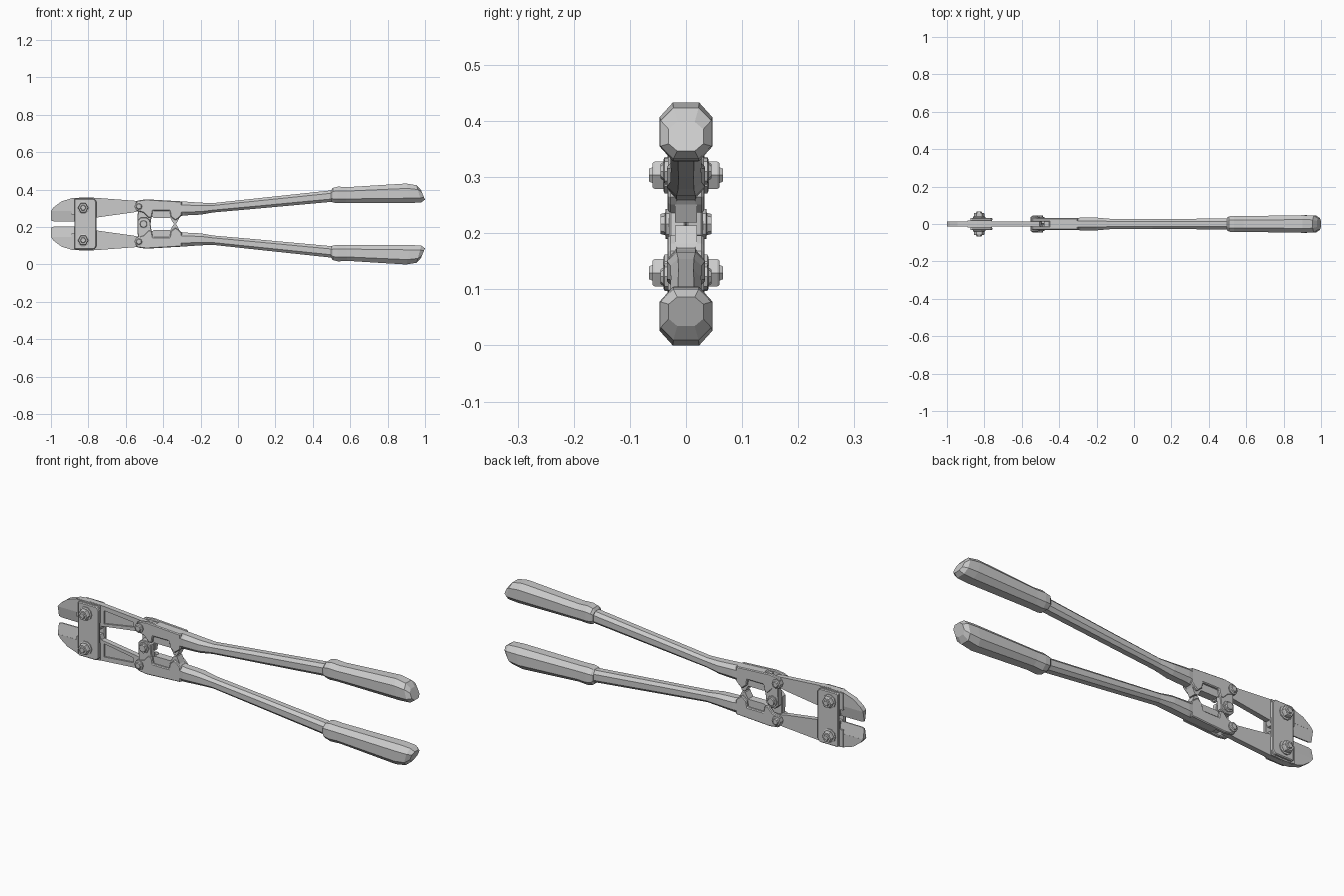
import bpy, bmesh
from math import cos, sin, pi

if "Cube" in bpy.data.objects:
    bpy.data.objects.remove(bpy.data.objects["Cube"])

MID = 0.2165  # height of the mirror plane between the two halves


def loft(name, rings):
    """Skin a list of equal-length rings of (x, y, z) and cap both ends."""
    bm = bmesh.new()
    vs = [[bm.verts.new(p) for p in r] for r in rings]
    n = len(vs[0])
    for a, b in zip(vs, vs[1:]):
        for i in range(n):
            j = (i + 1) % n
            bm.faces.new((a[i], a[j], b[j], b[i]))
    bm.faces.new(vs[0])
    bm.faces.new(vs[-1])
    bmesh.ops.recalc_face_normals(bm, faces=bm.faces)
    me = bpy.data.meshes.new(name)
    bm.to_mesh(me)
    bm.free()
    ob = bpy.data.objects.new(name, me)
    bpy.context.collection.objects.link(ob)
    return ob


def prism(name, outline, y0, y1, s=1, bevel=0.0):
    """Extrude an (x, h) outline along y; h is measured from the mirror plane."""
    ob = loft(name, [[(x, y, MID + s * h) for x, h in outline] for y in (y0, y1)])
    if bevel:
        m = ob.modifiers.new("bevel", "BEVEL")
        m.width, m.segments, m.limit_method, m.angle_limit = bevel, 1, "ANGLE", 0.8
    return ob


def bar(name, sections, s):
    """Eight-sided bar; a section is x and h of top, x and h of bottom, half width."""
    rings = []
    for xt, ht, xb, hb, w in sections:
        ring = []
        for y, t in ((-.5, 1), (.5, 1), (1, .5), (1, -.5), (.5, -1), (-.5, -1), (-1, -.5), (-1, .5)):
            k = (t + 1) / 2
            ring.append((xb + (xt - xb) * k, y * w, MID + s * (hb + (ht - hb) * k)))
        rings.append(ring)
    return loft(name, rings)


def bolt(name, x, h, profile, sides):
    """Turned bolt along y from (y, radius) pairs, mirrored to the other side."""
    full = [(-y, r) for y, r in reversed(profile)] + profile
    rings = [[(x + r * cos(2 * pi * i / sides), y, MID + h + r * sin(2 * pi * i / sides))
              for i in range(sides)] for y, r in full]
    return loft(name, rings)


for s, side in ((1, "upper"), (-1, "lower")):
    # jaw with long rear arm
    jaw = prism(side + "_jaw", [
        (-1, .07), (-.985, .09), (-.945, .12), (-.89, .138), (-.82, .142), (-.76, .14),
        (-.55, .124), (-.505, .118), (-.495, .095), (-.51, .074), (-.56, .062),
        (-.755, .035), (-.765, .013), (-.87, .014), (-.87, .07)], -.013, .013, s)
    # shallow trapezoid recess on the front of the arm
    cut = prism(side + "_recess_cutter", [(-.742, .117), (-.575, .102), (-.575, .078), (-.742, .05)],
                -.03, -.005, s)
    cut.hide_render = True
    cut.hide_set(True)
    m = jaw.modifiers.new("recess", "BOOLEAN")
    m.operation, m.object, m.solver = "DIFFERENCE", cut, "EXACT"

    # tapered cutting edge
    loft(side + "_blade", [
        [(x, -.013, MID + s * ht), (x, .013, MID + s * ht),
         (x, .003, MID + s * hb), (x, -.003, MID + s * hb)]
        for x, ht, hb in ((-1, .071, .019), (-.985, .073, .014), (-.865, .073, .013))])

    # thicker jaw shoulder under the tie plate
    prism(side + "_jaw_shoulder", [(-.89, .136), (-.84, .1415), (-.76, .139), (-.76, .05), (-.89, .05)],
          -.018, .018, s)

    # knuckle: solid core with a stop tab, plus two cheeks straddling the jaw arm
    prism(side + "_knuckle_core", [
        (-.48, .122), (-.455, .122), (-.45, .128), (-.3, .12), (-.3, .05), (-.312, .035), (-.328, .003),
        (-.345, .003), (-.362, .033), (-.45, .033), (-.48, .05)], -.02, .02, s)
    for y0, y1, face in ((-.032, -.013, "front"), (.013, .032, "back")):
        prism(f"{side}_{face}_cheek", [
            (-.545, .118), (-.535, .126), (-.49, .132), (-.3, .121), (-.3, .048), (-.312, .035),
            (-.335, .018), (-.36, .04), (-.365, .07), (-.455, .07), (-.462, .034), (-.48, .034),
            (-.505, .06), (-.545, .072)], y0, y1, s, .004)

    # lapped hinge lug reaching the centre pin
    y0, y1 = (.001, .03) if s > 0 else (-.03, -.001)
    prism(side + "_hinge_lug", [
        (-.535, .075), (-.455, .075), (-.465, .02), (-.47, -.02), (-.49, -.036),
        (-.52, -.036), (-.538, -.018), (-.538, .02)], y0, y1, s, .003)

    # handle bar
    bar(side + "_handle", [
        (-.325, .121, -.325, .04, .03), (-.285, .12, -.285, .046, .034),
        (-.2, .114, -.2, .05, .034), (-.13, .112, -.13, .062, .028),
        (.1, .137, .1, .082, .027), (.54, .184, .54, .122, .029)], s)

    # rubber grip with a raised collar
    bar(side + "_grip", [
        (.497, .18, .497, .124, .033), (.507, .193, .507, .115, .041),
        (.535, .2, .53, .111, .043), (.585, .197, .575, .113, .042),
        (.90, .2165, .925, .112, .047), (.955, .207, .98, .116, .045),
        (.978, .182, 1.0, .13, .031)], s)

    # main jaw bolt with washer and hex head, and smaller knuckle bolt
    h = .087 * s
    bolt(side + "_jaw_bolt_washer", -.828, h, [(.03, .034), (.038, .034), (.04, .03)], 10)
    bolt(side + "_jaw_bolt", -.828, h, [(.036, .028), (.056, .028), (.06, .025), (.06, .016), (.066, .013)], 6)
    h = .094 * s
    bolt(side + "_knuckle_bolt", -.53, h, [(.03, .024), (.038, .024), (.04, .017), (.045, .013)], 8)

# centre hinge pin
bolt("centre_pin", -.505, 0, [(.028, .027), (.036, .027), (.037, .02), (.045, .018)], 8)

# tie plates joining both jaws
for y0, y1, face in ((-.033, -.017, "front"), (.017, .033, "back")):
    prism(face + "_tie_plate", [
        (-.875, .13), (-.87, .136), (-.77, .136), (-.757, .12), (-.757, -.12),
        (-.77, -.136), (-.87, -.136), (-.875, -.13)], y0, y1, 1, .004)
